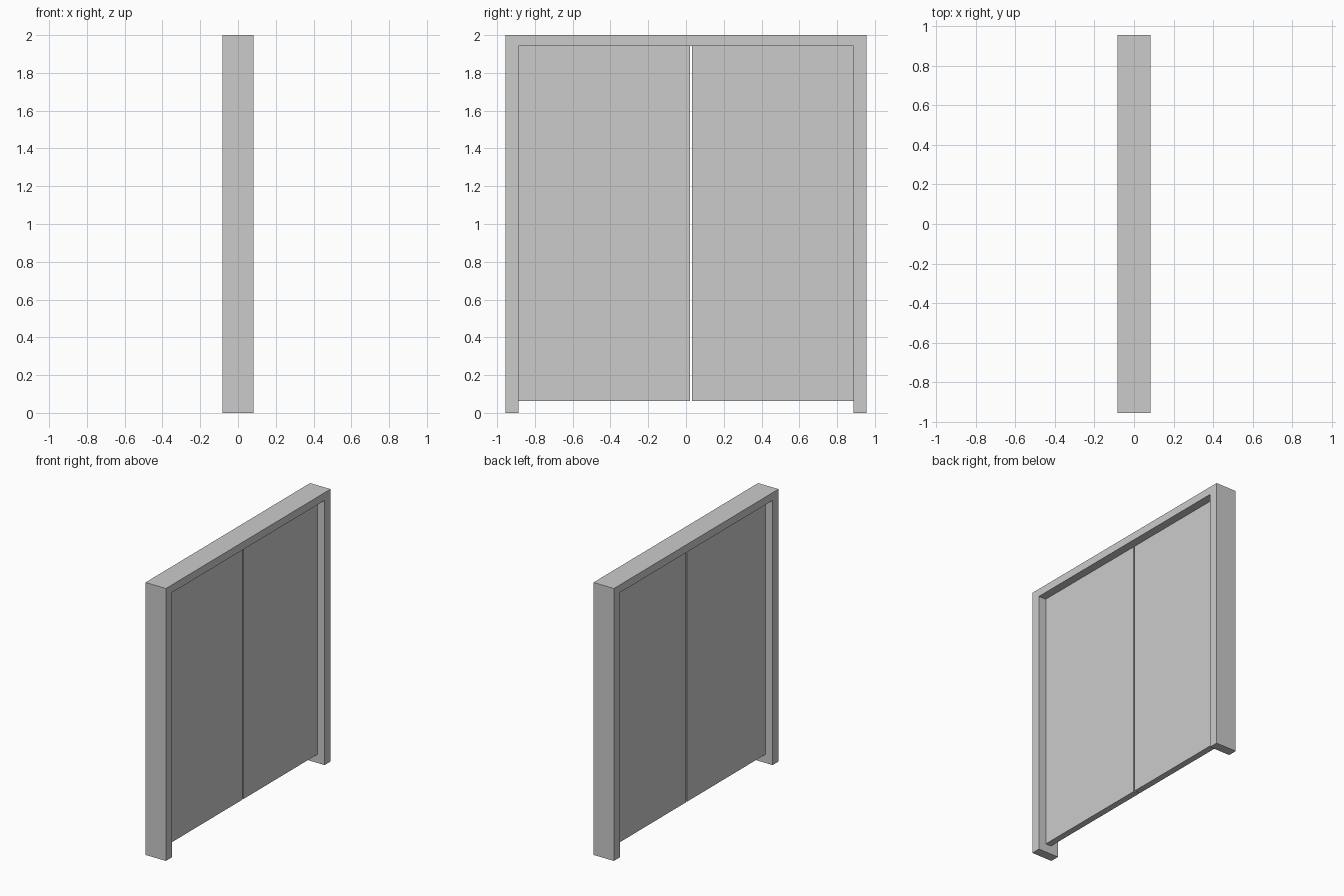
import bpy, bmesh

if "Cube" in bpy.data.objects:
    bpy.data.objects.remove(bpy.data.objects["Cube"])

HALF_W, HEIGHT, HALF_D = 0.955, 2.0, 0.083   # outer frame
INNER_W, INNER_H = 0.887, 1.943              # frame opening
DOOR_BOTTOM, DOOR_D = 0.062, 0.023           # leaves


def extrude_profile(name, yz, half_depth):
    """Extrude a closed (y, z) outline symmetrically along x."""
    bm = bmesh.new()
    face = bm.faces.new([bm.verts.new((-half_depth, y, z)) for y, z in yz])
    ext = bmesh.ops.extrude_face_region(bm, geom=[face], use_keep_orig=True)
    moved = [v for v in ext["geom"] if isinstance(v, bmesh.types.BMVert)]
    bmesh.ops.translate(bm, verts=moved, vec=(2 * half_depth, 0, 0))
    bmesh.ops.recalc_face_normals(bm, faces=bm.faces)
    mesh = bpy.data.meshes.new(name)
    bm.to_mesh(mesh)
    bm.free()
    obj = bpy.data.objects.new(name, mesh)
    bpy.context.collection.objects.link(obj)
    return obj


def door_leaf(name, y0, y1):
    outline = [(y0, DOOR_BOTTOM), (y1, DOOR_BOTTOM), (y1, INNER_H), (y0, INNER_H)]
    return extrude_profile(name, outline, DOOR_D)


# Frame: two jambs and a header in one piece
extrude_profile("door_frame", [
    (-HALF_W, 0), (-INNER_W, 0), (-INNER_W, INNER_H), (INNER_W, INNER_H),
    (INNER_W, 0), (HALF_W, 0), (HALF_W, HEIGHT), (-HALF_W, HEIGHT)], HALF_D)

# Two door leaves with a narrow gap, slightly off centre
door_leaf("door_leaf_wide", -INNER_W, 0.022)
door_leaf("door_leaf_narrow", 0.033, INNER_W)
